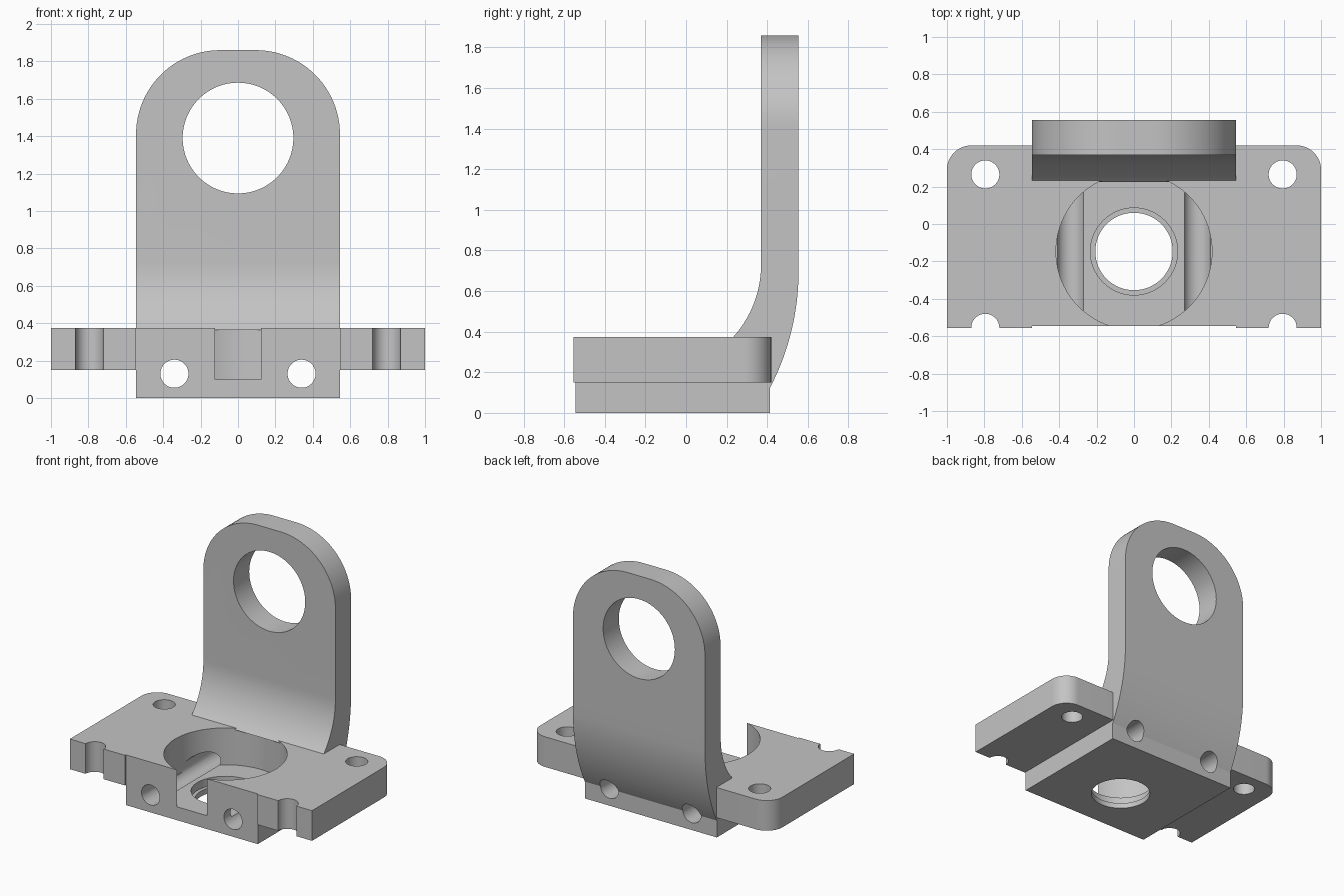
import bpy, bmesh
from math import sin, cos, pi, radians, sqrt
from mathutils import Vector, Matrix

if "Cube" in bpy.data.objects:
    bpy.data.objects.remove(bpy.data.objects["Cube"])

grey = bpy.data.materials.new("bracket grey")
grey.use_nodes = True
colour = (0.55, 0.55, 0.55, 1)
grey.diffuse_color = colour
grey.node_tree.nodes["Principled BSDF"].inputs["Base Color"].default_value = colour


def make_object(name, bm):
    bmesh.ops.recalc_face_normals(bm, faces=bm.faces)
    mesh = bpy.data.meshes.new(name)
    bm.to_mesh(mesh)
    bm.free()
    mesh.materials.append(grey)
    obj = bpy.data.objects.new(name, mesh)
    bpy.context.collection.objects.link(obj)
    return obj


def prism(name, points, offset):
    """Extrude a closed 3D outline along an offset."""
    bm = bmesh.new()
    face = bm.faces.new([bm.verts.new(p) for p in points])
    extruded = bmesh.ops.extrude_face_region(bm, geom=[face])["geom"]
    verts = [v for v in extruded if isinstance(v, bmesh.types.BMVert)]
    bmesh.ops.translate(bm, verts=verts, vec=Vector(offset))
    return make_object(name, bm)


def cylinder(name, radius, centre, depth, along_y=False, sides=64):
    bm = bmesh.new()
    turn = Matrix.Rotation(pi / 2 if along_y else 0, 4, "X")
    bmesh.ops.create_cone(bm, cap_ends=True, segments=sides, radius1=radius,
                          radius2=radius, depth=depth,
                          matrix=Matrix.Translation(centre) @ turn)
    return make_object(name, bm)


def combine(obj, other, operation):
    """Apply a boolean and remove the helper."""
    mod = obj.modifiers.new("boolean", "BOOLEAN")
    mod.operation = operation
    mod.solver = "EXACT"
    mod.object = other
    bpy.context.view_layer.objects.active = obj
    bpy.ops.object.modifier_apply(modifier=mod.name)
    bpy.data.objects.remove(other)


def arc(cx, cy, r, start, end, steps=16):
    angles = [radians(start + (end - start) * i / steps) for i in range(steps + 1)]
    return [(cx + r * cos(a), cy + r * sin(a)) for a in angles]


W = 0.545      # half width of the block and upright
TOP = 0.375    # top of the base

# Central block
body = prism("bracket_body", [(-W, -W, 0), (W, -W, 0), (W, 0.415, 0), (-W, 0.415, 0)],
             (0, 0, TOP))

# Side wings with a rounded back corner, a bolt hole and a half-round notch
wing = [(0.5, -0.5), (W, -0.5), (W, -0.555), (1, -0.555)]
wing += arc(0.87, 0.29, 0.13, 0, 90) + [(W, 0.42), (W, 0.4), (0.5, 0.4)]
for side in (-1, 1):
    part = prism("wing", [(side * x, y, 0.15) for x, y in wing], (0, 0, TOP - 0.15))
    for y in (0.265, -0.555):
        combine(part, cylinder("bolt_cutter", 0.075, (side * 0.795, y, 0.3), 1), "DIFFERENCE")
    combine(body, part, "UNION")

# Round pocket, open at the front
combine(body, cylinder("pocket_cutter", 0.417, (0, -0.147, 0.35), 0.5, sides=96), "DIFFERENCE")

# Curved upright: side profile swept across the width
inner = [(0.37 - 0.53 + sqrt(0.53 ** 2 - (0.73 - z) ** 2), z)
         for z in [0.365 + 0.365 * i / 14 for i in range(15)]]
outer = [(0.555 - 1.25 + sqrt(1.25 ** 2 - (0.7 - z) ** 2), z)
         for z in [0.7 - 0.585 * i / 16 for i in range(17)]]
profile = inner + [(0.37, 1.86), (0.555, 1.86)] + outer + [(0.38, 0.115), (0.38, 0.365)]
upright = prism("upright", [(-W, y, z) for y, z in profile], (2 * W, 0, 0))

# Rounded top of the upright
outline = arc(0.095, 1.41, 0.45, 0, 90, 24) + arc(-0.095, 1.41, 0.45, 90, 180, 24)
outline += [(-W, -0.2), (W, -0.2)]
combine(upright, prism("outline_cutter", [(x, -1, z) for x, z in outline], (0, 2, 0)),
        "INTERSECT")
combine(upright, cylinder("eye_cutter", 0.296, (0, 0.45, 1.39), 1, True, 96), "DIFFERENCE")
combine(body, upright, "UNION")

# Stepped bore in the floor, and two long holes from front to back
combine(body, cylinder("step_cutter", 0.233, (0, -0.147, 0.12), 0.16), "DIFFERENCE")
combine(body, cylinder("bore_cutter", 0.207, (0, -0.147, 0), 0.3), "DIFFERENCE")
for side in (-1, 1):
    combine(body, cylinder("rod_cutter", 0.075, (side * 0.34, 0, 0.13), 2, True), "DIFFERENCE")

# Smooth the curved walls, keep the edges sharp
bpy.ops.object.select_all(action="DESELECT")
body.select_set(True)
bpy.context.view_layer.objects.active = body
bpy.ops.object.shade_smooth_by_angle(angle=radians(25))
